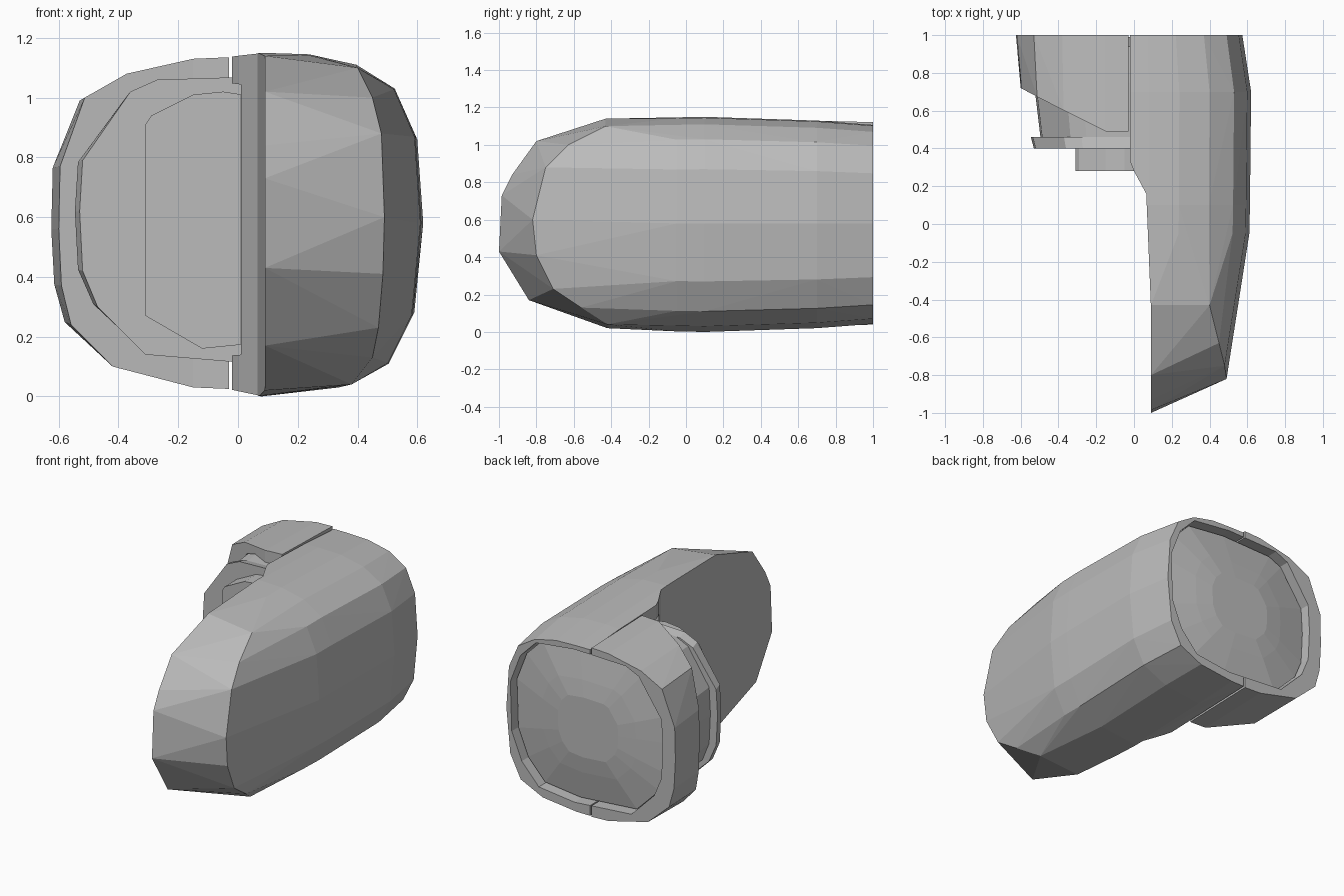
import bpy, bmesh

if "Cube" in bpy.data.objects:
    bpy.data.objects.remove(bpy.data.objects["Cube"])

grey = bpy.data.materials.new("grey")
grey.diffuse_color = (0.5, 0.5, 0.5, 1)
grey.use_nodes = True
grey.node_tree.nodes["Principled BSDF"].inputs["Base Color"].default_value = grey.diffuse_color


def finish(bm, name):
    bmesh.ops.recalc_face_normals(bm, faces=bm.faces)
    me = bpy.data.meshes.new(name)
    bm.to_mesh(me)
    bm.free()
    ob = bpy.data.objects.new(name, me)
    me.materials.append(grey)
    bpy.context.collection.objects.link(ob)
    return ob


def hull(name, pts):
    bm = bmesh.new()
    for p in pts:
        bm.verts.new(p)
    out = bmesh.ops.convex_hull(bm, input=bm.verts)
    junk = {v for v in out["geom_interior"] if isinstance(v, bmesh.types.BMVert)}
    bmesh.ops.delete(bm, geom=list(junk), context='VERTS')
    bmesh.ops.dissolve_limit(bm, angle_limit=0.01, verts=bm.verts, edges=bm.edges)
    return finish(bm, name)


def loft(name, rings):
    bm = bmesh.new()
    loops = [[bm.verts.new(p) for p in r] for r in rings]
    n = len(loops[0])
    for a, b in zip(loops, loops[1:]):
        for i in range(n):
            j = (i + 1) % n
            bm.faces.new((a[i], a[j], b[j], b[i]))
    bm.faces.new(loops[0])
    bm.faces.new(loops[-1])
    return finish(bm, name)


def cut(ob, cutter):
    m = ob.modifiers.new("cut", 'BOOLEAN')
    m.operation, m.solver, m.object = 'DIFFERENCE', 'EXACT', cutter
    bpy.context.view_layer.objects.active = ob
    bpy.ops.object.modifier_apply(modifier="cut")
    bpy.data.objects.remove(cutter)


def ring(profile, y, sx=1, sz=1, cx=0.0, cz=0.59):
    return [(cx + (x - cx) * sx, y, cz + (z - cz) * sz) for x, z in profile]


# Core outline seen from the front, and the rear recess around it
core = [(0.09, 1.07), (-0.27, 1.06), (-0.36, 1.02), (-0.52, 0.79), (-0.53, 0.62),
        (-0.52, 0.42), (-0.47, 0.30), (-0.31, 0.14), (0.09, 0.11), (0.34, 0.14),
        (0.46, 0.27), (0.53, 0.44), (0.54, 0.75), (0.47, 0.93), (0.36, 1.04)]


def recess(y0):
    return loft("recess_cutter", [ring(core, y0, 0.9, 0.95), ring(core, 0.75, 1.01, 1.02),
                                  ring(core, 1.2, 1.01, 1.02)])


# Long right shell: hull of cross sections, front edge and nose curve
half = [(-0.02, 1.145), (0.08, 1.15), (0.24, 1.145), (0.40, 1.11), (0.53, 1.03), (0.60, 0.87),
        (0.62, 0.58), (0.59, 0.27), (0.51, 0.11), (0.34, 0.03), (0.08, 0.0), (-0.02, 0.015)]
pts = []
for y, sx, sz in ((1, 0.925, 0.925), (0.7, 1, 0.965), (0.1, 0.99, 1), (-0.05, 0.985, 0.995)):
    pts += ring(half, y, sx, sz, 0, 0.575)
for p in pts[:12]:
    pts.append((-0.02, 1, p[2]))
pts += [(0.40, -0.43, 1.10), (0.45, -0.63, 1.0), (0.48, -0.75, 0.88), (0.49, -0.82, 0.6),
        (0.485, -0.80, 0.41), (0.47, -0.71, 0.23), (0.45, -0.56, 0.13), (0.38, -0.42, 0.04)]
nose = [(-0.43, 1.14), (-0.80, 1.02), (-0.93, 0.84), (-0.985, 0.73), (-1.0, 0.43),
        (-0.84, 0.17), (-0.42, 0.02)]
pts += [(x, y, z) for y, z in nose for x in (-0.02, 0.09)]
right = hull("right_shell", pts)

# Trim the inner side of the right shell
trim = [(-0.5, 0.33), (-0.02, 0.33), (0.0, 0.28), (0.065, 0.16), (0.09, -0.45),
        (0.09, -1.3), (-0.5, -1.3)]
cut(right, loft("trim_cutter", [[(x, y, z) for x, y in trim] for z in (-0.5, 1.6)]))
side = [(-0.5, 1.1), (-0.02, 1.1), (-0.02, 0.3), (-0.5, 0.3)]
cut(right, loft("side_cutter", [[(x, y, z) for x, y in side] for z in (-0.5, 1.6)]))
cut(right, recess(0.26))

# Short left shell with a slanted front edge
outer = [(-0.03, 1.135), (-0.15, 1.13), (-0.38, 1.08), (-0.53, 1.0), (-0.62, 0.77),
         (-0.625, 0.56), (-0.615, 0.37), (-0.58, 0.24), (-0.43, 0.10), (-0.15, 0.03), (-0.03, 0.025)]
pts = ring(outer, 1, 1, 0.975)
for x, z in outer:
    t = max(0, (-x - 0.15) / 0.475)
    pts.append((x * (1 - 0.04 * t), 0.49 + 0.23 * t, z))
left = hull("left_shell", pts)
cut(left, recess(0.3))

# Core body with a shallow domed back
loft("core_body", [ring(core, 0.44, 0.93, 0.97), ring(core, 0.75),
                   ring(core, 0.94), ring(core, 0.975, 0.62, 0.62),
                   ring(core, 0.99, 0.4, 0.4)])

# Flange in front of the core
flange = [(min(x, 0.05), z) for x, z in core[:9]]
loft("flange", [ring(flange, 0.40, 1.0, 1.0), ring(flange, 0.46, 1.03, 0.97)])

# Front plug
plug = [(0.08, 1.0), (-0.05, 1.02), (-0.15, 1.01), (-0.29, 0.94), (-0.31, 0.91),
        (-0.31, 0.27), (-0.12, 0.16), (0.08, 0.18)]
loft("front_plug", [ring(plug, 0.28), ring(plug, 0.45)])
